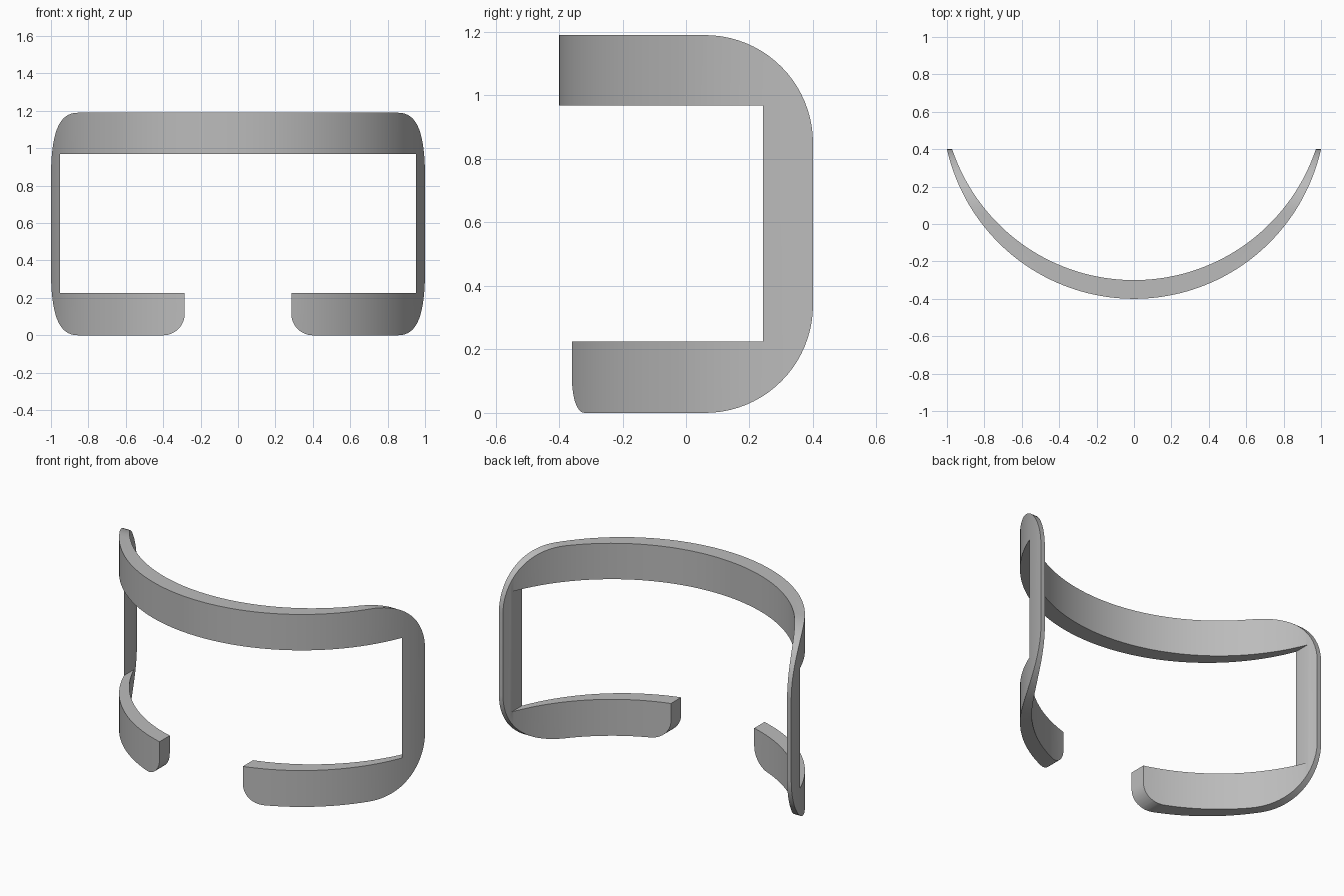
import bpy, bmesh
from math import sin, cos, radians

cube = bpy.data.objects.get("Cube")
if cube:
    bpy.data.objects.remove(cube, do_unlink=True)

RADIUS, CENTRE_Y, DEPTH = 1.025, 0.625, 0.1
HEIGHT, BACK = 1.19, 0.4

grey = bpy.data.materials.new("plain grey")
grey.use_nodes = True
grey.diffuse_color = (0.5, 0.5, 0.5, 1)
grey.node_tree.nodes["Principled BSDF"].inputs["Base Color"].default_value = (0.5, 0.5, 0.5, 1)


def arc(cx, cy, r, start, end, steps):
    """Points on a circular arc, angles in degrees."""
    angles = [radians(start + (end - start) * i / steps) for i in range(steps + 1)]
    return [(cx + r * cos(a), cy + r * sin(a)) for a in angles]


def prism(name, points, axis, low, high):
    """Extrude a 2D profile along the x, y or z axis."""
    place = {"x": lambda u, v, w: (w, u, v),
             "y": lambda u, v, w: (u, w, v),
             "z": lambda u, v, w: (u, v, w)}[axis]
    bm = bmesh.new()
    ends = [[bm.verts.new(place(u, v, w)) for u, v in points] for w in (low, high)]
    for ring in ends:
        bm.faces.new(ring)
    n = len(points)
    for i in range(n):
        j = (i + 1) % n
        bm.faces.new((ends[0][i], ends[0][j], ends[1][j], ends[1][i]))
    bmesh.ops.recalc_face_normals(bm, faces=bm.faces[:])
    mesh = bpy.data.meshes.new(name)
    bm.to_mesh(mesh)
    bm.free()
    mesh.materials.append(grey)
    obj = bpy.data.objects.new(name, mesh)
    bpy.context.collection.objects.link(obj)
    return obj


def cut(target, cutter, operation):
    """Apply a boolean and discard the cutter."""
    cutter.hide_render = True
    mod = target.modifiers.new("cut", "BOOLEAN")
    mod.operation, mod.solver, mod.object = operation, "EXACT", cutter
    bpy.context.view_layer.objects.active = target
    bpy.ops.object.modifier_apply(modifier=mod.name)
    bpy.data.objects.remove(cutter, do_unlink=True)


# Curved band: two equal arcs, one shifted back, tapering towards the ends
outer = arc(0, CENTRE_Y, RADIUS, 185, 355, 96)
inner = [(x, y + DEPTH) for x, y in reversed(outer)]
frame = prism("curved_frame", outer + inner, "z", -0.05, HEIGHT + 0.05)

# Side outline: rounded rear corners, flat back ends
r = 0.34
side = ([(-0.6, 0)] + arc(BACK - r, r, r, -90, 0, 20)
        + arc(BACK - r, HEIGHT - r, r, 0, 90, 20) + [(-0.6, HEIGHT)])
cut(frame, prism("side_outline", side, "x", -1.5, 1.5), "INTERSECT")

# Window opening with a gap in the lower rail, whose ends have rounded corners
sill, lintel, jamb, gap, r = 0.225, 0.968, 0.951, 0.285, 0.115
half = ([(jamb, lintel), (jamb, sill), (gap, sill)]
        + arc(gap + r, r, r, 180, 270, 12) + [(gap + r, -0.1)])
window = half + [(-x, z) for x, z in reversed(half)]
cut(frame, prism("window_cutter", window, "y", -1, 1), "DIFFERENCE")

# Smooth curves with sharp edges
bpy.ops.object.select_all(action="DESELECT")
frame.select_set(True)
bpy.context.view_layer.objects.active = frame
bpy.ops.object.shade_smooth_by_angle(angle=radians(30))
